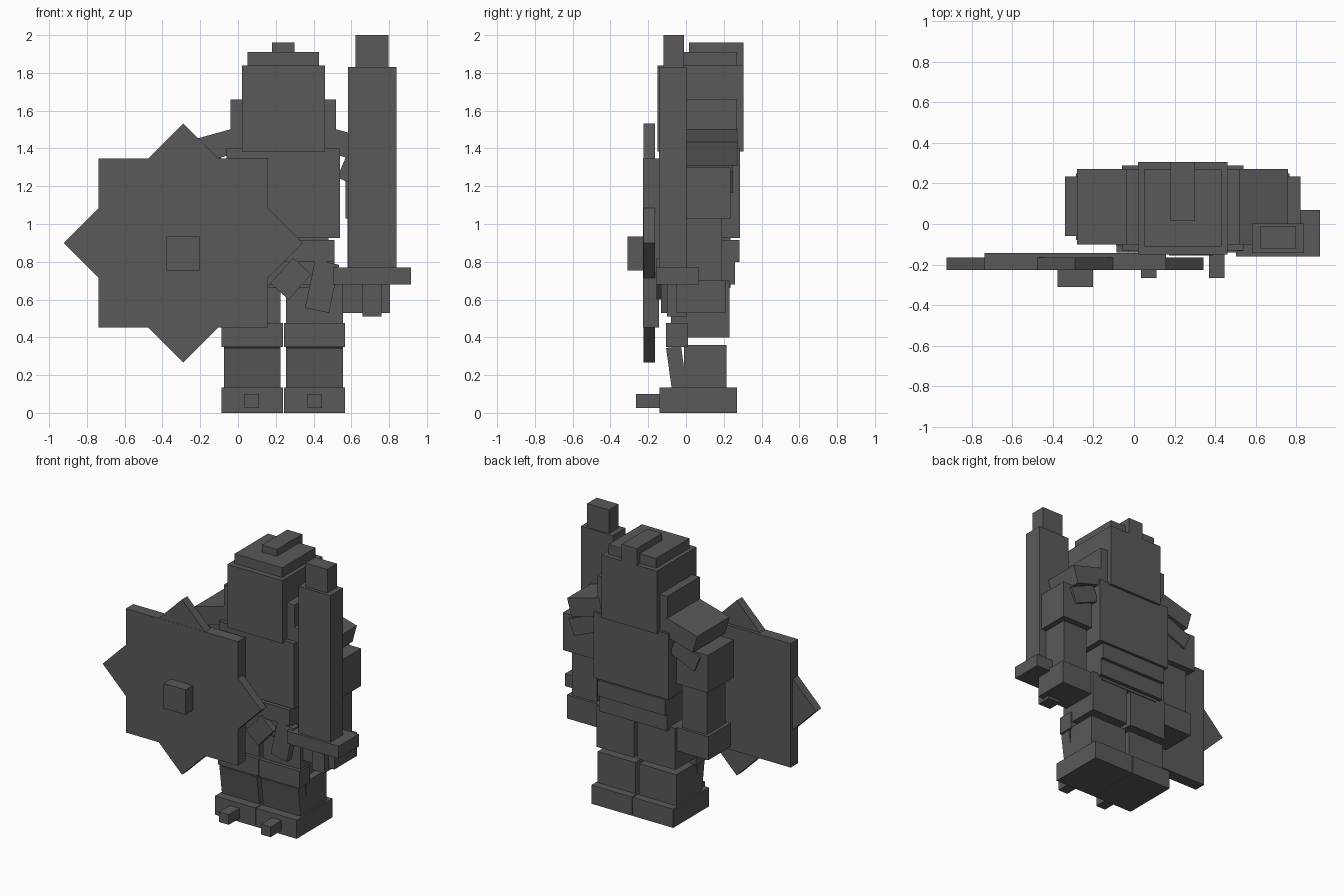
import bpy
from math import radians

default = bpy.data.objects.get("Cube")
if default:
    bpy.data.objects.remove(default, do_unlink=True)

grey = bpy.data.materials.new("dark_grey")
grey.use_nodes = True
colour = (0.1, 0.1, 0.1, 1)
grey.diffuse_color = colour
grey.node_tree.nodes["Principled BSDF"].inputs["Base Color"].default_value = colour

# Centre lines of the figure
body_axis = 0.24
arm_offset = 0.44
leg_offset = 0.165
sword_axis = body_axis + arm_offset + 0.03
shield_axis = -0.29
shield_height = 0.9


def block(name, middle, width, front, back, bottom, top, turn=0, tilt=0):
    """Box centred on x = middle; turn is about y and tilt about x, in degrees."""
    bpy.ops.mesh.primitive_cube_add(size=1)
    part = bpy.context.object
    part.name = part.data.name = name
    part.location = (middle, (front + back) / 2, (bottom + top) / 2)
    part.scale = (width, back - front, top - bottom)
    part.rotation_euler = (radians(tilt), radians(turn), 0)
    part.data.materials.append(grey)


def trunk(name, **size):
    """Part on the body's centre line."""
    block(name, body_axis, **size)


def pair(name, offset, turn=0, **size):
    """Mirrored parts at both sides of the body's centre line."""
    block("left_" + name, body_axis + offset, turn=turn, **size)
    block("right_" + name, body_axis - offset, turn=-turn, **size)


def shield(name, size, front, back, turn=0):
    """Square plate around the shield's centre."""
    block(name, shield_axis, width=size, front=front, back=back, turn=turn,
          bottom=shield_height - size / 2, top=shield_height + size / 2)


# Head and helmet
head_top = 1.84
head_back = 0.305
trunk("head", width=0.44, front=-0.15, back=head_back, bottom=1.385, top=head_top)
trunk("helmet_cap", width=0.38, front=-0.11, back=0.27, bottom=head_top, top=1.91)
trunk("helmet_crest", width=0.12, front=0.015, back=head_back, bottom=head_top, top=1.96)
trunk("neck_guard", width=0.56, front=-0.1, back=0.27, bottom=1.39, top=1.66)

# Trunk
belt_bottom = 0.8
trunk("torso", width=0.6, front=-0.13, back=0.287, bottom=0.925, top=1.4)
trunk("waist", width=0.48, front=-0.09, back=0.235, bottom=0.66, top=0.94)
trunk("belt", width=0.54, front=-0.14, back=0.283, bottom=belt_bottom, top=0.915)
trunk("hips", width=0.54, front=-0.11, back=0.26, bottom=0.68, top=belt_bottom)

# Arms, with sloping shoulder plates
elbow = 1.03
pair("shoulder_plate", 0.377, width=0.26, front=-0.1, back=0.272,
     bottom=1.342, top=1.472, turn=15.5)
pair("shoulder_under_plate", 0.405, width=0.21, front=-0.08, back=0.25,
     bottom=1.2, top=1.32, turn=23)
pair("upper_arm", arm_offset + 0.015, width=0.25, front=-0.06, back=0.235,
     bottom=elbow, top=1.3)
pair("forearm", arm_offset, width=0.2, front=-0.02, back=0.19, bottom=0.68, top=elbow)
pair("gauntlet", arm_offset, width=0.25, front=-0.05, back=0.21, bottom=0.53, top=0.7)

# Legs
foot_front = -0.14
pair("thigh", leg_offset, width=0.3, front=-0.08, back=0.23, bottom=0.4, top=0.7)
pair("knee_guard", leg_offset, width=0.325, front=-0.106, back=0.01, bottom=0.35, top=0.475)
pair("shin", leg_offset, width=0.3, front=-0.01, back=0.215, bottom=0.12, top=0.36)
pair("shin_plate", leg_offset, width=0.3, front=-0.09, back=-0.01,
     bottom=0.12, top=0.35, tilt=8)
pair("foot", leg_offset, width=0.324, front=foot_front, back=0.27, bottom=0, top=0.135)
pair("toe", leg_offset + 0.002, width=0.077, front=-0.265, back=foot_front,
     bottom=0.027, top=0.1)

# Sash tails hanging from the belt
block("long_sash_tail", body_axis + 0.205, width=0.13, front=-0.133, back=-0.07,
      bottom=0.54, top=belt_bottom, turn=12)
block("short_sash_tail", body_axis + 0.04, width=0.13, front=-0.155, back=-0.09,
      bottom=0.62, top=belt_bottom, turn=42)

# Eight-pointed shield
shield_front = -0.227
shield("shield_square", size=0.895, front=shield_front, back=-0.142)
shield("shield_diamond", size=0.895, front=shield_front + 0.001, back=-0.165, turn=45)
block("shield_boss", shield_axis, width=0.175, front=-0.31, back=shield_front,
      bottom=0.755, top=0.935)

# Sword
guard_bottom = 0.68
blade_top = 1.83
block("sword_blade", sword_axis, width=0.257, front=-0.142, back=0.003,
      bottom=0.76, top=blade_top)
block("sword_tip", sword_axis, width=0.175, front=-0.12, back=-0.01, bottom=blade_top, top=2)
block("sword_guard", sword_axis, width=0.414, front=-0.16, back=0.07,
      bottom=guard_bottom, top=0.77)
block("sword_grip", sword_axis, width=0.1, front=-0.1, back=0.005,
      bottom=0.51, top=guard_bottom)
